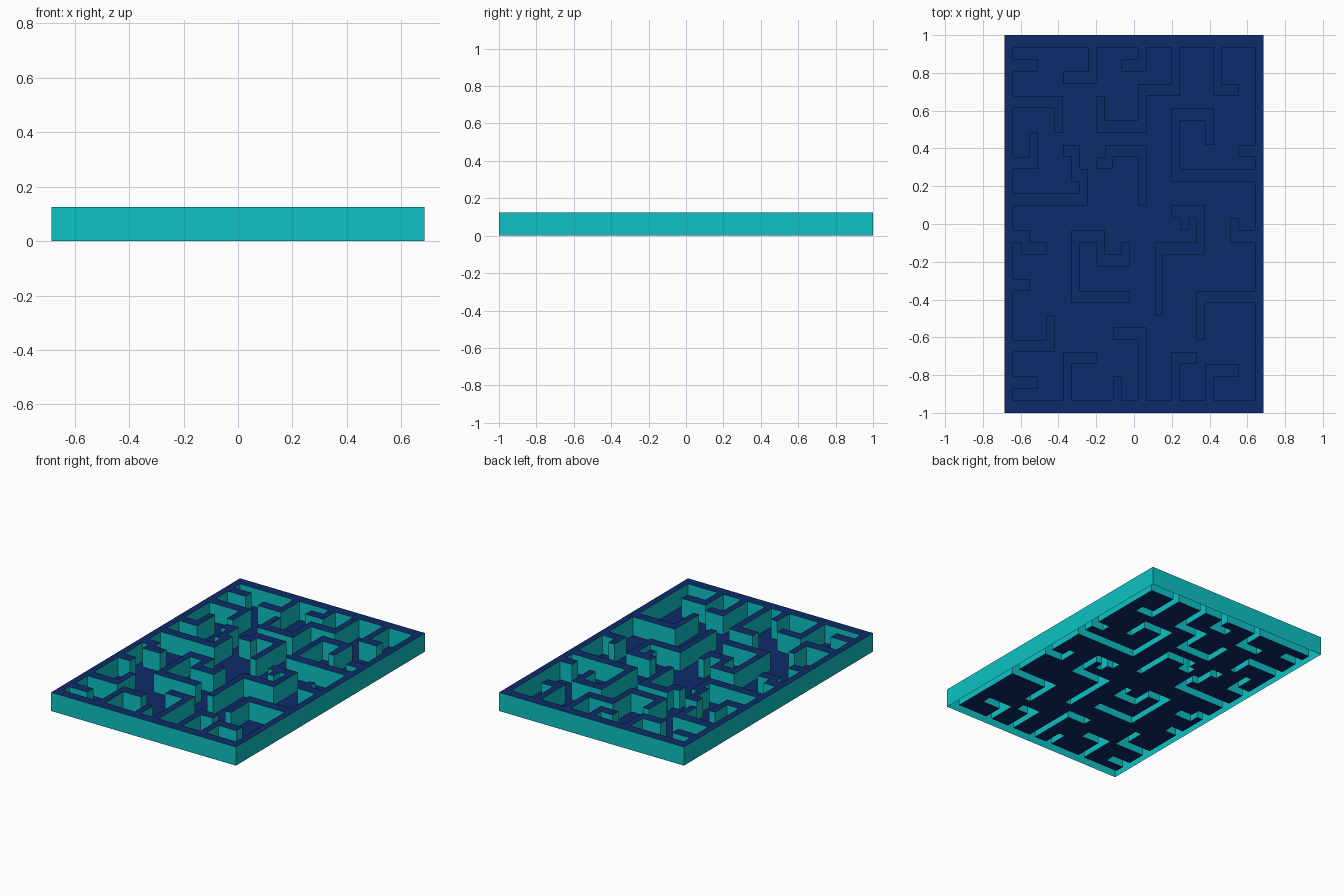
import bpy, bmesh

if "Cube" in bpy.data.objects:
    bpy.data.objects.remove(bpy.data.objects["Cube"])

N = 31                    # the slab is a 31 x 31 grid of cells
W, D, H = 1.37, 2.0, 0.125

# wall centre lines as (column, row) cells; row 0 is at the back
back_walls = [
    [(10, 0), (10, 3), (7, 3)],
    [(16, 0), (16, 2), (14, 2)],
    [(20, 0), (20, 4), (16, 4), (16, 7), (11, 7), (11, 5)],
    [(25, 0), (25, 4), (27, 4)],
]
left_walls = [
    [(0, 2), (3, 2)],
    [(0, 5), (6, 5), (6, 7)],
    [(0, 10), (3, 10), (3, 8)],
    [(0, 13), (9, 13), (9, 11), (8, 11), (8, 9), (7, 9)],
    [(0, 16), (2, 16), (2, 17), (4, 17)],
    [(0, 20), (2, 20)],
    [(0, 25), (5, 25), (5, 23)],
    [(0, 28), (3, 28)],
]
right_walls = [
    [(30, 9), (28, 9)],
    [(30, 11), (20, 11), (20, 6), (24, 6), (24, 8)],
    [(30, 16), (27, 16), (27, 15)],
    [(30, 21), (23, 21), (23, 24)],
]
front_walls = [
    [(7, 30), (7, 26), (10, 26)],
    [(13, 30), (13, 28)],
    [(16, 30), (16, 24), (13, 24)],
    [(20, 30), (20, 26), (22, 26)],
    [(24, 30), (24, 27), (27, 27)],
]
island_walls = [
    [(16, 13), (16, 9), (12, 9), (12, 10), (11, 10)],
    [(14, 21), (8, 21), (8, 16), (11, 16), (11, 18), (14, 18), (14, 17)],
    [(18, 22), (18, 17), (23, 17), (23, 14), (20, 14)],
    [(21, 14), (21, 15)],
]
frame = [[(0, 0), (30, 0), (30, 30), (0, 30), (0, 0)]]


def material(name, rgb):
    m = bpy.data.materials.new(name)
    m.diffuse_color = (*rgb, 1)
    m.use_nodes = True
    m.node_tree.nodes["Principled BSDF"].inputs["Base Color"].default_value = m.diffuse_color
    return m


navy = material("navy", (0.004, 0.025, 0.147))
teal = material("teal", (0.004, 0.535, 0.552))

# mark every cell covered by a wall path
solid = set()
for path in frame + back_walls + left_walls + right_walls + front_walls + island_walls:
    for (c0, r0), (c1, r1) in zip(path, path[1:]):
        for c in range(min(c0, c1), max(c0, c1) + 1):
            for r in range(min(r0, r1), max(r0, r1) + 1):
                solid.add((c, r))


def point(c, r, z):
    return (-W / 2 + W * c / N, D / 2 - D * r / N, z)


def quad(bm, corners, mat):
    f = bm.faces.new([bm.verts.new(point(*p)) for p in corners])
    f.material_index = mat


def tile(bm, c, r, z):
    quad(bm, [(c, r + 1, z), (c + 1, r + 1, z), (c + 1, r, z), (c, r, z)], 0)


def finish(bm, name):
    bmesh.ops.remove_doubles(bm, verts=bm.verts, dist=1e-5)
    me = bpy.data.meshes.new(name)
    bm.to_mesh(me)
    bm.free()
    me.materials.append(navy)
    me.materials.append(teal)
    bpy.context.collection.objects.link(bpy.data.objects.new(name, me))


# floor at ground level between the walls
floor = bmesh.new()
for c in range(N):
    for r in range(N):
        if (c, r) not in solid:
            tile(floor, c, r, 0)
finish(floor, "maze_floor")

# hollow walls, open underneath: navy tops, teal sides
walls = bmesh.new()
for c, r in sorted(solid):
    tile(walls, c, r, H)
    sides = {(0, 1): ((c, r + 1), (c + 1, r + 1)), (0, -1): ((c + 1, r), (c, r)),
             (1, 0): ((c + 1, r + 1), (c + 1, r)), (-1, 0): ((c, r), (c, r + 1))}
    for (dc, dr), (a, b) in sides.items():
        if (c + dc, r + dr) not in solid:
            quad(walls, [(*a, 0), (*b, 0), (*b, H), (*a, H)], 1)
finish(walls, "maze_walls")
